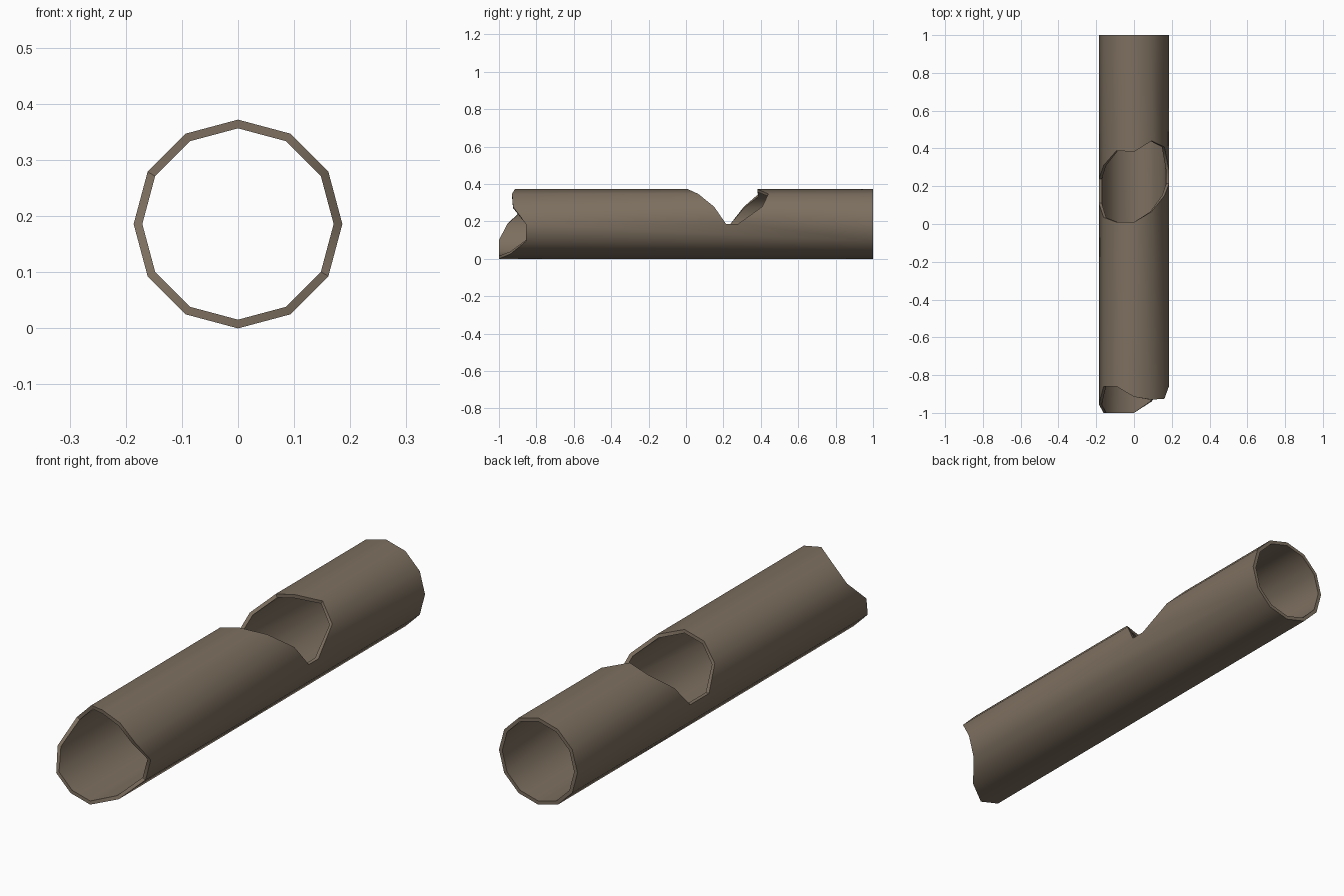
import bpy, bmesh, math

if "Cube" in bpy.data.objects:
    bpy.data.objects.remove(bpy.data.objects["Cube"])

R, WALL, CZ, SIDES = 0.186, 0.0155, 0.186, 12

# Ragged front end: y at each 30 degree step, starting at +x and going over the top
front = [-0.856, -0.925, -0.93, -0.915, -0.86, -0.86,
         -0.955, -1.0, -1.0, -1.0, -0.94, -0.856]
# Broken opening in the upper half: y where it starts and ends, from +x to -x
hole_start = [0.214, 0.15, 0.065, 0.01, 0.01, 0.035, 0.11]
hole_end = [0.278, 0.408, 0.44, 0.382, 0.388, 0.31, 0.237]

mat = bpy.data.materials.new("weathered brown")
mat.diffuse_color = (0.205, 0.160, 0.115, 1)
mat.use_nodes = True
mat.node_tree.nodes["Principled BSDF"].inputs["Base Color"].default_value = mat.diffuse_color

bm = bmesh.new()


def skin(radius, flip):
    """One wall of the tube, with the opening left out; returns rows of verts."""
    rows = []
    for k in range(SIDES):
        a = 2 * math.pi * k / SIDES
        ys = [front[k]]
        if k < len(hole_start):
            ys += [hole_start[k], hole_end[k]]
        ys.append(1.0)
        rows.append([bm.verts.new((radius * math.cos(a), y, CZ + radius * math.sin(a)))
                     for y in ys])
    for k in range(SIDES):
        a, b = rows[k], rows[(k + 1) % SIDES]
        if k < len(hole_start) - 1:
            loops = [a[:2] + b[1::-1], a[2:] + b[:1:-1]]
        else:
            loops = [a + b[::-1]]
        for loop in loops:
            bm.faces.new(loop[::-1] if flip else loop)
    return rows


# Outer and inner walls
outer = skin(R, False)
inner = skin(R - WALL, True)
partner = {o: i for ro, ri in zip(outer, inner) for o, i in zip(ro, ri)}

# Rims joining the walls at both ends and around the opening
for e in [e for e in bm.edges if e.is_boundary and e.verts[0] in partner]:
    v, w = e.verts
    bm.faces.new((v, w, partner[w], partner[v]))
bmesh.ops.recalc_face_normals(bm, faces=bm.faces[:])

mesh = bpy.data.meshes.new("broken_pipe")
bm.to_mesh(mesh)
bm.free()
pipe = bpy.data.objects.new("broken_pipe", mesh)
bpy.context.collection.objects.link(pipe)
mesh.materials.append(mat)

# Smooth round the tube, sharp at the rims
bpy.context.view_layer.objects.active = pipe
pipe.select_set(True)
bpy.ops.object.shade_smooth_by_angle(angle=math.radians(40))
